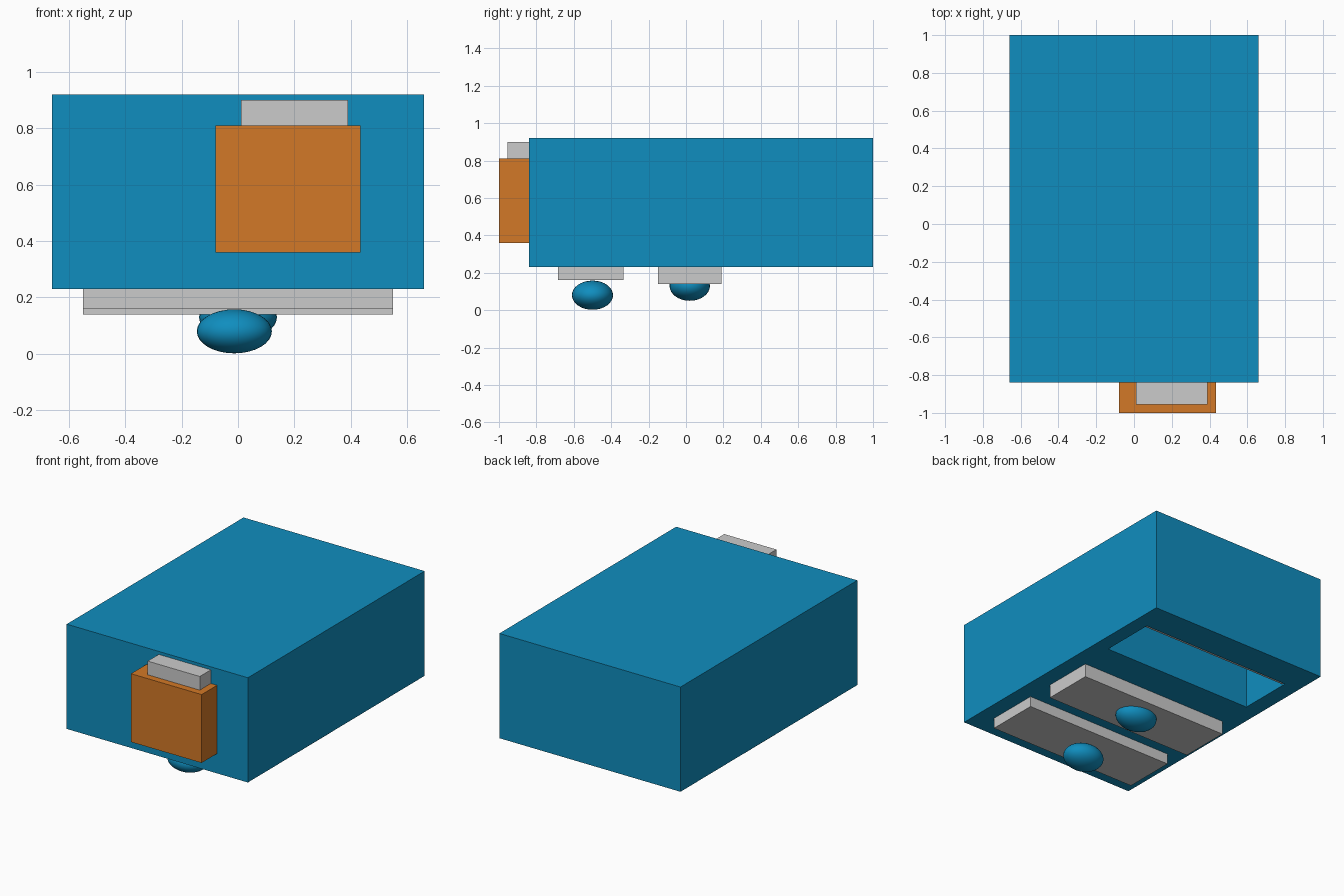
import bpy

if "Cube" in bpy.data.objects:
    bpy.data.objects.remove(bpy.data.objects["Cube"])


def material(name, rgb):
    m = bpy.data.materials.new(name)
    m.diffuse_color = (*rgb, 1)
    m.use_nodes = True
    m.node_tree.nodes["Principled BSDF"].inputs["Base Color"].default_value = m.diffuse_color
    return m


BLUE = material("blue", (0.005, 0.27, 0.52))
ORANGE = material("orange", (0.65, 0.19, 0.02))


def box(name, x, y, z, mat=None):
    """Box from (min, max) ranges."""
    bpy.ops.mesh.primitive_cube_add(size=1, location=[sum(r) / 2 for r in (x, y, z)])
    ob = bpy.context.object
    ob.name = name
    ob.scale = [r[1] - r[0] for r in (x, y, z)]
    bpy.ops.object.transform_apply(location=False, rotation=False)
    if mat:
        ob.data.materials.append(mat)
    return ob


def ball(name, centre, radii):
    """Flattened sphere."""
    bpy.ops.mesh.primitive_uv_sphere_add(segments=32, ring_count=16, radius=1, location=centre)
    ob = bpy.context.object
    ob.name = name
    ob.scale = radii
    bpy.ops.object.transform_apply(location=False, rotation=False)
    bpy.ops.object.shade_smooth_by_angle()
    ob.data.materials.append(BLUE)


# Main housing with a rectangular pocket in its underside
body = box("body", (-0.66, 0.66), (-0.84, 1.0), (0.23, 0.92), BLUE)
cutter = box("pocket_cutter", (-0.55, 0.56), (0.42, 0.79), (0.1, 0.55), BLUE)
cutter.hide_render = True
cutter.hide_set(True)
cut = body.modifiers.new("pocket", 'BOOLEAN')
cut.operation = 'DIFFERENCE'
cut.solver = 'EXACT'
cut.object = cutter

# Thin strip along the back wall of the pocket
box("pocket_strip", (-0.545, 0.555), (0.77, 0.789), (0.235, 0.549))

# Front block with a smaller block on top
box("front_block", (-0.08, 0.435), (-1.0, -0.84), (0.36, 0.81), ORANGE)
box("front_block_cap", (0.01, 0.39), (-0.955, -0.84), (0.81, 0.90))

# Underside plates, each with a rounded foot
box("front_plate", (-0.55, 0.55), (-0.685, -0.335), (0.16, 0.23))
box("middle_plate", (-0.55, 0.55), (-0.15, 0.19), (0.14, 0.23))
ball("front_foot", (-0.013, -0.50, 0.08), (0.133, 0.11, 0.078))
ball("middle_foot", (0.0, 0.02, 0.13), (0.138, 0.108, 0.08))
